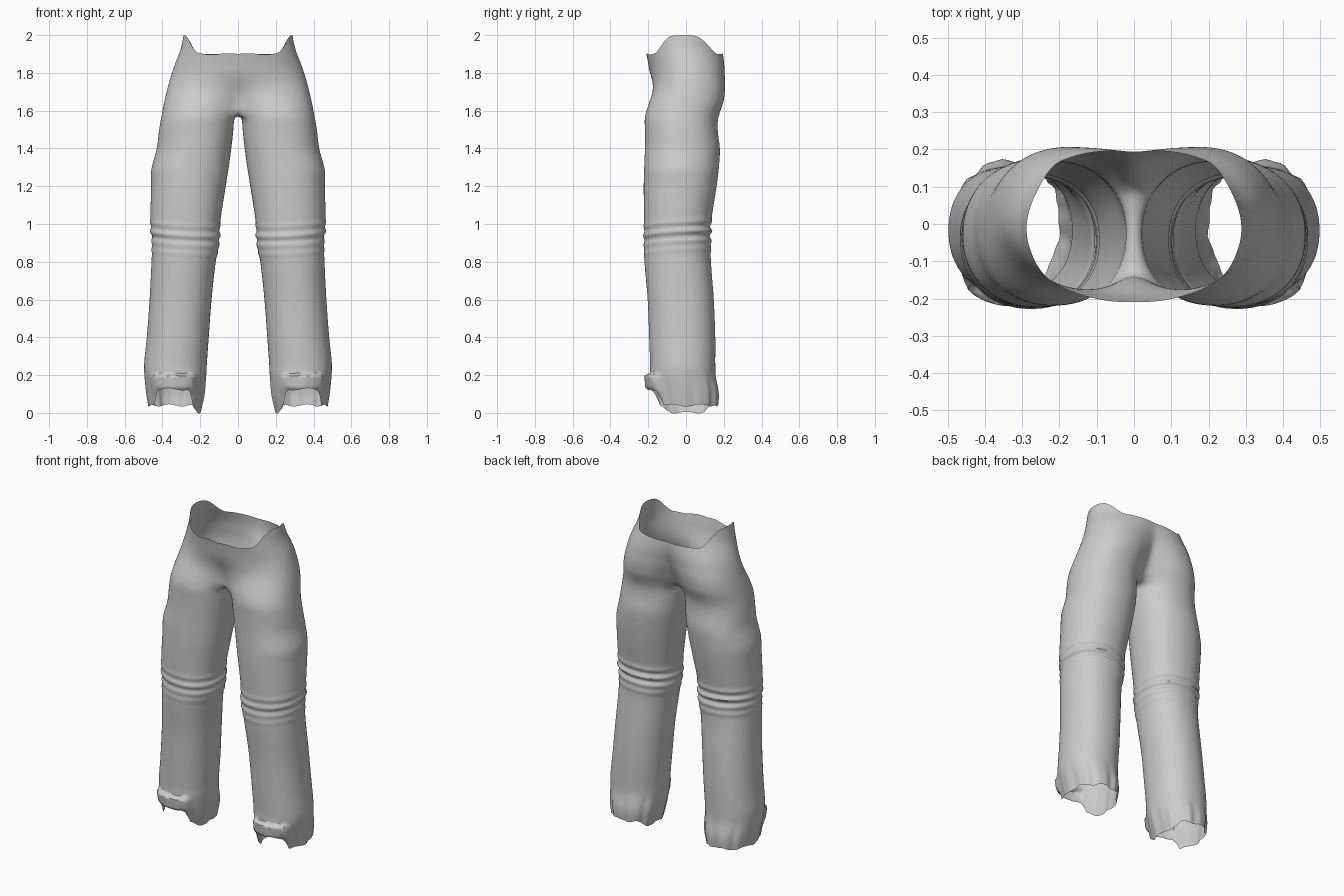
import bpy, bmesh, math, random
from math import sin, cos, pi, radians, exp

if "Cube" in bpy.data.objects:
    bpy.data.objects.remove(bpy.data.objects["Cube"])

random.seed(4)
M, K = 60, 14            # points on the outer arc, points on the inner thigh
CROTCH = 1.6

# z, inner x, outer x, front y, back y
LEG = [(0.0, .20, .465, -.16, .165), (.1, .178, .482, -.178, .172), (.2, .168, .495, -.19, .157),
       (.26, .165, .497, -.19, .155), (.4, .155, .483, -.195, .155), (.6, .14, .468, -.203, .147),
       (.8, .118, .458, -.22, .132), (.9, .10, .455, -.222, .13), (1.0, .095, .463, -.222, .132),
       (1.2, .065, .46, -.224, .162), (1.28, .052, .457, -.222, .172), (1.34, .043, .445, -.22, .178),
       (1.4, .035, .43, -.218, .18), (1.5, .024, .418, -.218, .168), (1.57, .02, .406, -.22, .172),
       (1.65, .01, .39, -.215, .205), (1.75, .0, .366, -.20, .224), (2.0, .0, .30, -.2, .20)]
# z, half width, front y, back y at the hips
HIP = [(1.6, .40, -.165, .15), (1.7, .378, -.18, .195), (1.8, .35, -.193, .218),
       (1.85, .332, -.2, .215), (1.92, .305, -.212, .2), (2.0, .288, -.215, .19)]


def sample(table, z):
    """Smooth interpolation of a profile table by height."""
    z = min(max(z, table[0][0]), table[-1][0])
    i = max(k for k in range(len(table) - 1) if table[k][0] <= z)
    a, b = table[i], table[i + 1]
    p, n = table[max(i - 1, 0)], table[min(i + 2, len(table) - 1)]
    h = b[0] - a[0]
    t = (z - a[0]) / h
    out = []
    for c in range(1, len(a)):
        ma = (b[c] - p[c]) / (b[0] - p[0]) * h
        mb = (n[c] - a[c]) / (n[0] - a[0]) * h
        out.append((2*t**3 - 3*t*t + 1) * a[c] + (t**3 - 2*t*t + t) * ma
                   + (3*t*t - 2*t**3) * b[c] + (t**3 - t*t) * mb)
    return out


def power(v, e):
    return math.copysign(abs(v) ** e, v)


def ramp(v, lo, hi):
    t = min(max((v - lo) / (hi - lo), 0), 1)
    return t * t * (3 - 2 * t)


def leg_angle(i):
    """0 = front, 90 = outside, 180 = back, 270 = inside."""
    if i < M:
        return radians(-58 + 296 * i / (M - 1))
    return radians(238 + 64 * (i - M + 1) / (K + 1))


def leg_xy(a, z):
    xi, xo, yf, yb = sample(LEG, z)
    # knee creases, strongest at the back
    w = .6 + .4 * ramp(-cos(a), -.4, .8)
    zz = z + .012 * cos(a) - .01 * sin(a)
    g = sum(s * exp(-((zz - c) / .014) ** 2)
            for c, s in ((.855, .004), (.9, .006), (.95, .010), (1.0, .005), (.925, -.006), (.975, -.004)))
    # side pocket bulge towards the front
    g += .006 * exp(-((z - 1.3) / .05) ** 2) * ramp(sin(a + .5), .6, 1)
    # gathered cloth near the hem
    low = 1 - ramp(z, .08, .24)
    g += low * (.004 * sin(9 * a + 1) + .003 * sin(17 * a))
    hx, hy = (xo - xi) / 2 + g * w, (yb - yf) / 2 + g * w
    x = (xi + xo) / 2 + hx * power(sin(a), .92)
    y = (yf + yb) / 2 - hy * power(cos(a), .92)
    return x, y


def hem_z(a):
    front = ramp(cos(a - .1), .72, .88)
    inner = ramp(-sin(a), .5, 1)
    return .04 + .085 * front - .04 * inner + .006 * sin(7 * a)


def waist_z(t):
    side = ramp(sin(t), .62, 1)
    return 1.9 + .1 * side + .004 * sin(11 * t) * ramp(cos(t), .2, .7)


bm = bmesh.new()

# Hips: open arcs from the front centre line round to the back centre line
UP = 26
hip_rows = []
for r in range(UP):
    s = r / (UP - 1)
    row = []
    for i in range(M):
        t = pi * i / (M - 1)
        z = CROTCH + (waist_z(t) - CROTCH) * s
        lx, ly = leg_xy(leg_angle(i), z)
        X, yf, yb = sample(HIP, z)
        px = X * power(sin(t), .9)
        py = (yf + yb) / 2 - (yb - yf) / 2 * cos(t)
        back = ramp(t, 1.2, 2.2)
        w = ramp(z, 1.54, 1.83) * (1 - back) + ramp(z, 1.57, 2.0) * back
        x, y = lx + (px - lx) * w, ly + (py - ly) * w
        edge = min(i, M - 1 - i)
        x = 0 if edge == 0 else max(x - .03 * (1 - w) * max(0, 1 - edge / 4), .004 * edge)
        row.append(bm.verts.new((x, y, z)))
    hip_rows.append(row)

# Crotch gusset on the centre line, from back to front
ends = hip_rows[0][-1].co.y, hip_rows[0][0].co.y
gusset = []
for k in range(K):
    f = (k + 1) / (K + 1)
    gusset.append(bm.verts.new((0, ends[0] + (ends[1] - ends[0]) * f, CROTCH - .025 * sin(pi * f))))

# Leg: closed rings from the crotch to the ragged hem
heights = [1.565] + [1.55 - .02 * k for k in range(23)] + [1.09 - .009 * k for k in range(32)]
heights += [.79 - .025 * k for k in range(20)] + [.30 - .0125 * k for k in range(25)]
leg_rows = [hip_rows[0] + gusset]
for z in heights:
    row = []
    for i in range(M + K):
        a = leg_angle(i)
        zz = z
        if z < .3:
            h = hem_z(a)
            zz = h + z * (.3 - h) / .3
        x, y = leg_xy(a, zz)
        # turned-up cuff flap at the front
        flap = ramp(cos(a - .1), .66, .82) * (ramp(zz, .09, .14) * (1 - ramp(zz, .195, .212)))
        y -= .03 * flap
        row.append(bm.verts.new((x, y, zz)))
    leg_rows.append(row)


def skin(rows, closed):
    n = len(rows[0])
    for a, b in zip(rows, rows[1:]):
        for i in range(n if closed else n - 1):
            j = (i + 1) % n
            bm.faces.new((a[i], a[j], b[j], b[i]))


skin(hip_rows, False)
skin(leg_rows, True)

# Mirror to the other side and weld the centre seam
geo = bmesh.ops.duplicate(bm, geom=bm.verts[:] + bm.edges[:] + bm.faces[:])
for v in [g for g in geo["geom"] if isinstance(g, bmesh.types.BMVert)]:
    v.co.x = -v.co.x
bmesh.ops.remove_doubles(bm, verts=[v for v in bm.verts if abs(v.co.x) < 1e-4], dist=1e-4)

# Soften the cloth, keeping the waist and hem edges in place
for _ in range(3):
    bmesh.ops.smooth_vert(bm, verts=[v for v in bm.verts if not v.is_boundary and v.co.z > 1.3],
                          factor=.5, use_axis_x=True, use_axis_y=True, use_axis_z=True)
bmesh.ops.recalc_face_normals(bm, faces=bm.faces[:])
top = max(bm.faces, key=lambda f: f.calc_center_median().x)
if top.normal.x < 0:
    bmesh.ops.reverse_faces(bm, faces=bm.faces[:])

mesh = bpy.data.meshes.new("trousers")
bm.to_mesh(mesh)
bm.free()
trousers = bpy.data.objects.new("trousers", mesh)
bpy.context.collection.objects.link(trousers)

cloth = bpy.data.materials.new("grey cloth")
cloth.diffuse_color = (.6, .6, .6, 1)
cloth.use_nodes = True
cloth.node_tree.nodes["Principled BSDF"].inputs["Base Color"].default_value = cloth.diffuse_color
mesh.materials.append(cloth)

bpy.context.view_layer.objects.active = trousers
trousers.select_set(True)
bpy.ops.object.shade_smooth_by_angle(angle=radians(50))
